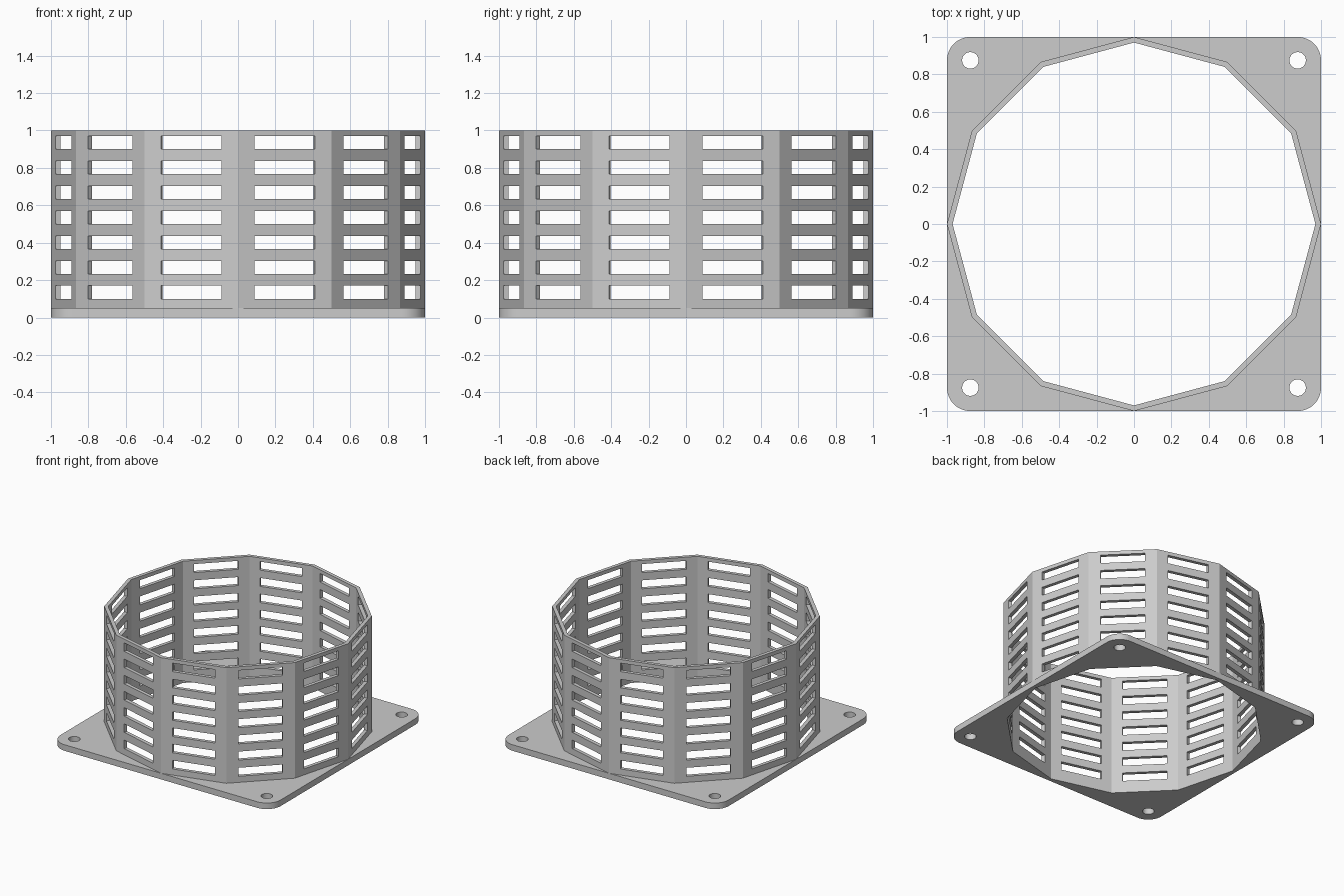
import bpy, bmesh, math
from mathutils import Matrix

if "Cube" in bpy.data.objects:
    bpy.data.objects.remove(bpy.data.objects["Cube"], do_unlink=True)

SIDES, OUTER, INNER = 12, 1.0, 0.97
PLATE_H, TOP = 0.05, 1.0
STEP = 2 * math.pi / SIDES

grey = bpy.data.materials.new("plain_grey")
grey.use_nodes = True
colour = (0.604, 0.604, 0.604, 1)
grey.diffuse_color = colour
grey.node_tree.nodes["Principled BSDF"].inputs["Base Color"].default_value = colour


def make_object(name, bm):
    mesh = bpy.data.meshes.new(name)
    bm.to_mesh(mesh)
    bm.free()
    mesh.materials.append(grey)
    obj = bpy.data.objects.new(name, mesh)
    bpy.context.collection.objects.link(obj)
    return obj


def add_prism(bm, sides, radius, z0, z1, x=0, y=0):
    bmesh.ops.create_cone(bm, cap_ends=True, segments=sides, radius1=radius,
                          radius2=radius, depth=z1 - z0,
                          matrix=Matrix.Translation((x, y, (z0 + z1) / 2)))


def add_box(bm, size, matrix):
    return bmesh.ops.create_cube(bm, size=1, matrix=matrix @ Matrix.Diagonal((*size, 1)))


def cut(obj, cutter):
    cutter.hide_render = True
    mod = obj.modifiers.new("cut", 'BOOLEAN')
    mod.operation, mod.solver, mod.object = 'DIFFERENCE', 'EXACT', cutter
    bpy.context.view_layer.objects.active = obj
    bpy.ops.object.modifier_apply(modifier=mod.name)
    bpy.data.objects.remove(cutter, do_unlink=True)


def smooth(obj):
    bpy.ops.object.select_all(action='DESELECT')
    obj.select_set(True)
    bpy.context.view_layer.objects.active = obj
    bpy.ops.object.shade_smooth_by_angle(angle=math.radians(20))


# Base plate with rounded corners
bm = bmesh.new()
add_box(bm, (2, 2, PLATE_H), Matrix.Translation((0, 0, PLATE_H / 2)))
uprights = [e for e in bm.edges if abs(e.verts[0].co.z - e.verts[1].co.z) > 0.01]
bmesh.ops.bevel(bm, geom=uprights, offset=0.125, segments=12, profile=0.5,
                affect='EDGES')
plate = make_object("base_plate", bm)

# Central opening and four screw holes
bm = bmesh.new()
add_prism(bm, SIDES, INNER, -0.2, 0.2)
for x in (-0.875, 0.875):
    for y in (-0.875, 0.875):
        add_prism(bm, 32, 0.044, -0.2, 0.2, x, y)
cut(plate, make_object("plate_hole_cutter", bm))
smooth(plate)

# Twelve-sided wall
bm = bmesh.new()
add_prism(bm, SIDES, OUTER, PLATE_H, TOP)
wall = make_object("vented_wall", bm)
bm = bmesh.new()
add_prism(bm, SIDES, INNER, -0.2, 1.2)
cut(wall, make_object("wall_core_cutter", bm))

# Seven rows of vent slots on every side
bm = bmesh.new()
middle = OUTER * math.cos(STEP / 2)
for side in range(SIDES):
    turn = Matrix.Rotation((side + 0.5) * STEP, 4, 'Z')
    for row in range(7):
        spot = Matrix.Translation((middle, 0, 0.135 + row * 0.1333))
        add_box(bm, (0.2, 0.335, 0.07), turn @ spot)
cut(wall, make_object("slot_cutter", bm))
